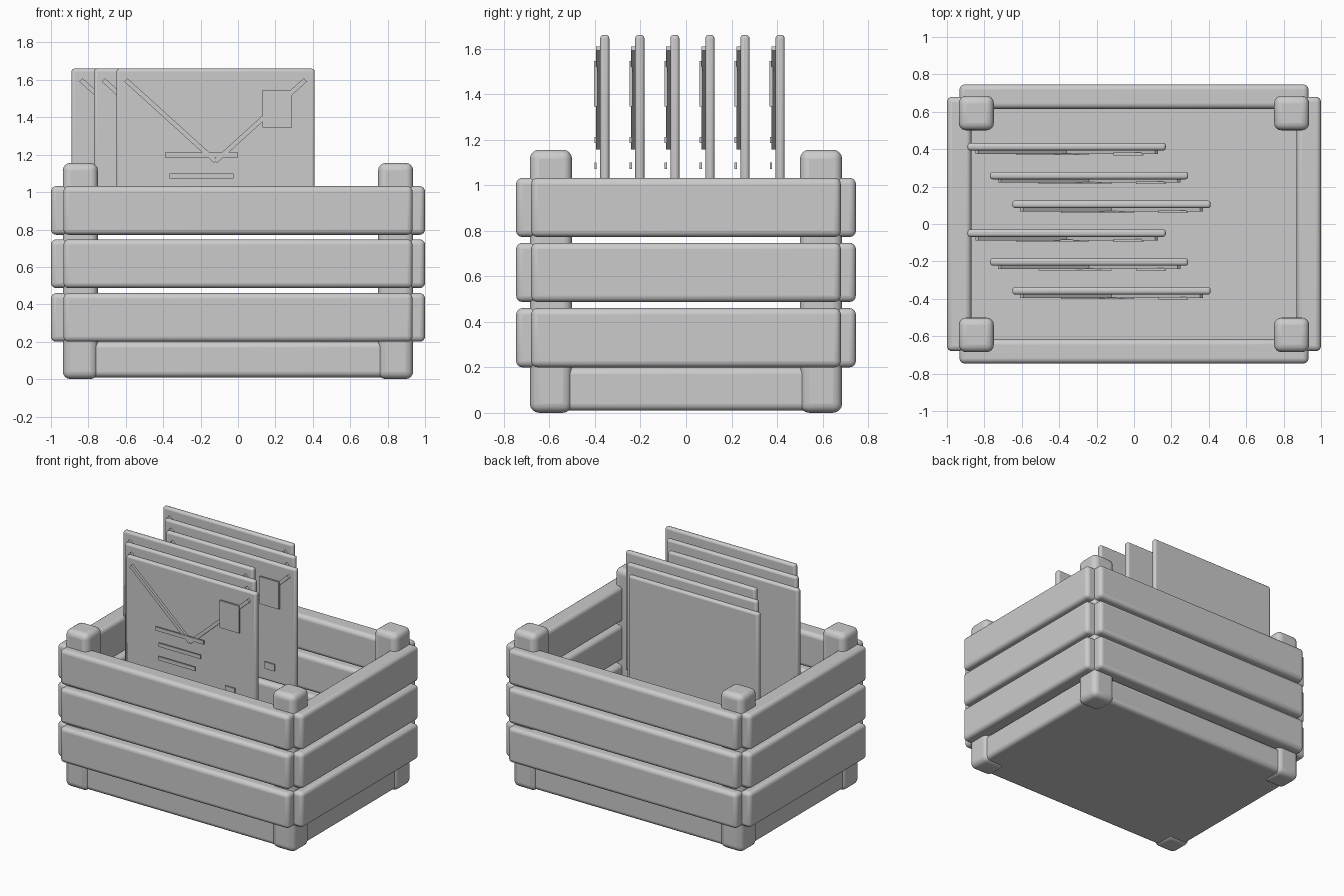
import bpy, bmesh, math
from mathutils import Matrix, Vector

cube = bpy.data.objects.get("Cube")
if cube:
    bpy.data.objects.remove(cube)

grey = bpy.data.materials.new("plain_grey")
grey.use_nodes = True
COLOUR = (0.6, 0.6, 0.6, 1)
grey.diffuse_color = COLOUR
grey.node_tree.nodes["Principled BSDF"].inputs["Base Color"].default_value = COLOUR


def box(name, centre, size, bevel=0.0, segments=4, tilt=0.0):
    """Rounded box, optionally tilted about the y axis."""
    bm = bmesh.new()
    bmesh.ops.create_cube(bm, size=1, matrix=Matrix.Diagonal((*size, 1)))
    mesh = bpy.data.meshes.new(name)
    bm.to_mesh(mesh)
    bm.free()
    mesh.materials.append(grey)
    ob = bpy.data.objects.new(name, mesh)
    bpy.context.collection.objects.link(ob)
    ob.location = centre
    ob.rotation_euler.y = tilt
    if bevel:
        mod = ob.modifiers.new("rounding", 'BEVEL')
        mod.width = bevel
        mod.segments = segments
        bpy.ops.object.select_all(action='DESELECT')
        ob.select_set(True)
        bpy.context.view_layer.objects.active = ob
        bpy.ops.object.shade_smooth_by_angle(angle=math.radians(40))
    return ob


# Solid crate floor
box("crate_floor", (0, 0, 0.105), (1.84, 1.34, 0.19), 0.03)

# Corner posts
for sx, side in ((-1, "right"), (1, "left")):
    for sy, end in ((-1, "front"), (1, "back")):
        box(f"{end}_{side}_post", (sx * 0.843, sy * 0.593, 0.578),
            (0.187, 0.185, 1.155), 0.04)

# Three rows of slats on all four sides
for row, z in enumerate((0.33, 0.617, 0.902), 1):
    for s, end, side in ((-1, "front", "right"), (1, "back", "left")):
        box(f"{end}_slat_{row}", (0, s * 0.681, z), (1.866, 0.13, 0.26), 0.028)
        box(f"{side}_slat_{row}", (s * 0.935, 0, z), (0.13, 1.36, 0.26), 0.028)


def fold_line(name, a, b, y):
    """Thin bar from a to b in the xz plane."""
    a, b = Vector(a), Vector(b)
    mid, d = (a + b) / 2, b - a
    box(name, (mid.x, y, mid.y), (d.length, 0.018, 0.025), tilt=-math.atan2(d.y, d.x))


# Six envelopes, staggered in groups of three
for i in range(6):
    x = -0.12 - 0.12 * (i % 3)
    y = -0.357 + 0.154 * i
    n = f"envelope_{i + 1}"
    box(n, (x, y, 1.22), (1.06, 0.04, 0.88), 0.015, 3)
    for s, side in ((-1, "right"), (1, "left")):
        fold_line(f"{n}_{side}_flap_line", (x + s * 0.48, 1.6), (x, 1.165), y - 0.029)
    # Stamp and small corner mark
    box(f"{n}_stamp", (x + 0.33, y - 0.039, 1.445), (0.16, 0.014, 0.2))
    box(f"{n}_corner_mark", (x + 0.33, y - 0.034, 0.9), (0.08, 0.01, 0.05))
    # Address lines
    for k, (dx, z, w) in enumerate(((-0.075, 1.198, 0.39), (-0.075, 1.085, 0.34),
                                    (-0.1, 0.985, 0.3)), 1):
        box(f"{n}_address_line_{k}", (x + dx, y - 0.04, z), (w, 0.01, 0.027))
